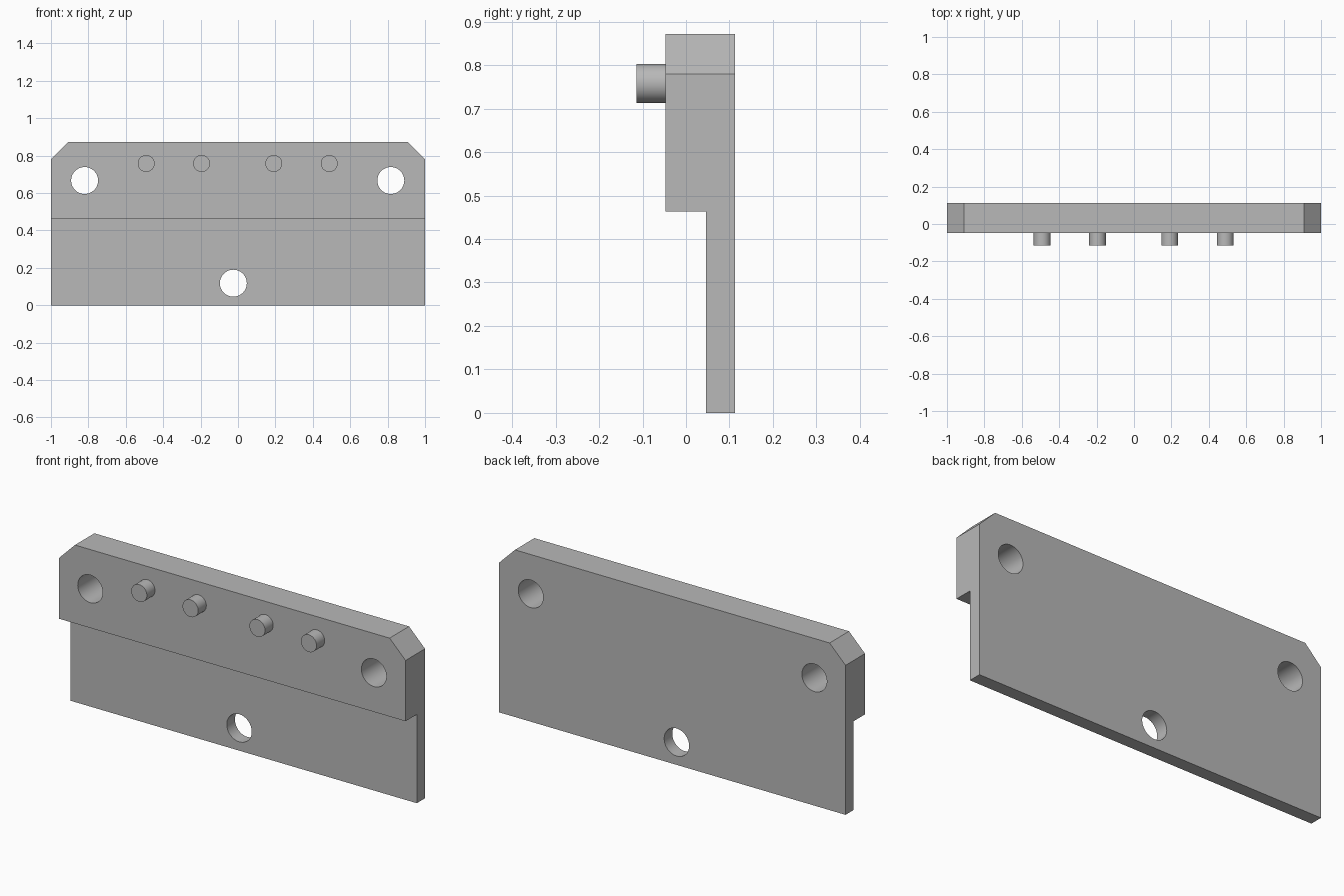
import bpy, bmesh
from math import radians
from mathutils import Matrix, Vector

cube = bpy.data.objects.get("Cube")
if cube:
    bpy.data.objects.remove(cube, do_unlink=True)

GREY = (0.48, 0.48, 0.48, 1)
grey = bpy.data.materials.new("plain grey")
grey.use_nodes = True
grey.diffuse_color = GREY
grey.node_tree.nodes["Principled BSDF"].inputs["Base Color"].default_value = GREY

FRONT, LEDGE, BACK = -0.047, 0.046, 0.113    # depths
STEP, SHOULDER, TOP = 0.463, 0.78, 0.872     # heights
CHAMFER_X = 0.908


def make_object(name, bm):
    bmesh.ops.recalc_face_normals(bm, faces=bm.faces[:])
    mesh = bpy.data.meshes.new(name)
    bm.to_mesh(mesh)
    bm.free()
    mesh.materials.append(grey)
    obj = bpy.data.objects.new(name, mesh)
    bpy.context.collection.objects.link(obj)
    return obj


def cylinder_y(name, x, z, radius, y0, y1):
    """Round bar running front to back."""
    bm = bmesh.new()
    place = Matrix.Translation((x, (y0 + y1) / 2, z)) @ Matrix.Rotation(radians(90), 4, 'X')
    bmesh.ops.create_cone(bm, cap_ends=True, segments=64, radius1=radius,
                          radius2=radius, depth=y1 - y0, matrix=place)
    return make_object(name, bm)


def smooth(obj):
    bpy.ops.object.select_all(action='DESELECT')
    obj.select_set(True)
    bpy.context.view_layer.objects.active = obj
    bpy.ops.object.shade_smooth_by_angle(angle=radians(30))


# Stepped plate: side profile swept across the width
bm = bmesh.new()
profile = [(LEDGE, 0), (BACK, 0), (BACK, TOP), (FRONT, TOP), (FRONT, STEP), (LEDGE, STEP)]
face = bm.faces.new([bm.verts.new((-1, y, z)) for y, z in profile])
swept = bmesh.ops.extrude_face_region(bm, geom=[face])["geom"]
bmesh.ops.translate(bm, verts=[v for v in swept if isinstance(v, bmesh.types.BMVert)], vec=(2, 0, 0))

# Chamfered top corners
for side in (-1, 1):
    normal = Vector((side * (TOP - SHOULDER), 0, 1 - CHAMFER_X))
    cut = bmesh.ops.bisect_plane(bm, geom=bm.verts[:] + bm.edges[:] + bm.faces[:],
                                 plane_co=(side, 0, SHOULDER), plane_no=normal, clear_outer=True)
    rim = [e for e in cut["geom_cut"] if isinstance(e, bmesh.types.BMEdge)]
    bmesh.ops.edgeloop_fill(bm, edges=rim)
plate = make_object("stepped_plate", bm)

# Three through holes
bpy.context.view_layer.objects.active = plate
for x, z in ((-0.82, 0.667), (0.817, 0.667), (-0.025, 0.118)):
    cutter = cylinder_y("hole_cutter", x, z, 0.072, -0.3, 0.3)
    cutter.hide_render = True
    mod = plate.modifiers.new("hole", 'BOOLEAN')
    mod.operation, mod.solver, mod.object = 'DIFFERENCE', 'EXACT', cutter
    bpy.ops.object.modifier_apply(modifier=mod.name)
    bpy.data.objects.remove(cutter, do_unlink=True)
smooth(plate)

# Row of four front pins
for i, x in enumerate((-0.491, -0.195, 0.191, 0.488)):
    smooth(cylinder_y(f"front_pin_{i + 1}", x, 0.758, 0.045, -0.114, FRONT))
